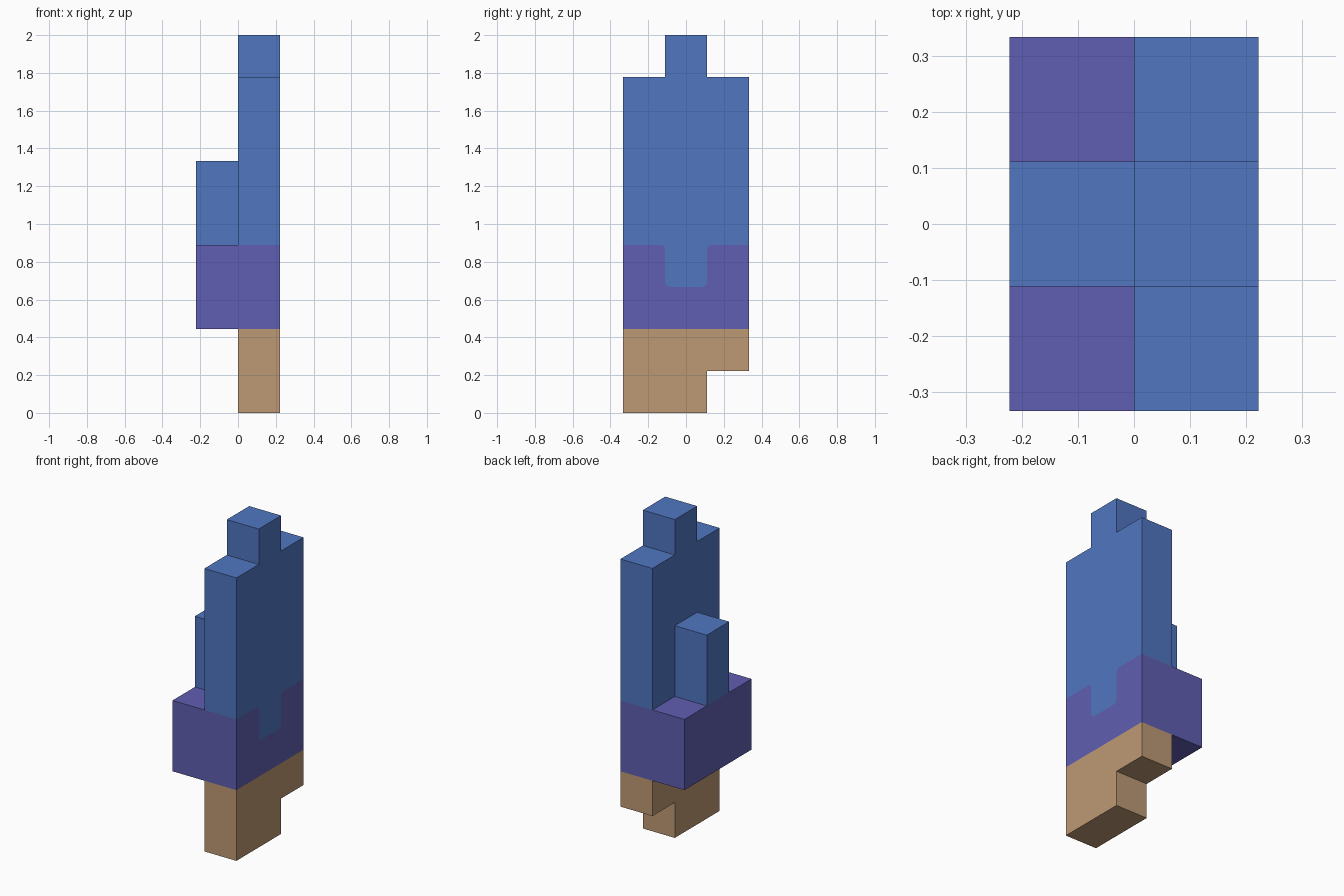
import bpy, bmesh, math

if "Cube" in bpy.data.objects:
    bpy.data.objects.remove(bpy.data.objects["Cube"], do_unlink=True)

U = 2 / 9  # grid unit: the model is nine units tall


def material(name, rgb):
    m = bpy.data.materials.new(name)
    m.use_nodes = True
    m.diffuse_color = (*rgb, 1)
    m.node_tree.nodes["Principled BSDF"].inputs["Base Color"].default_value = (*rgb, 1)
    return m


blue = material("blue", (0.080, 0.181, 0.527))
purple = material("purple", (0.117, 0.112, 0.445))
tan = material("tan", (0.515, 0.319, 0.178))


def slab(name, profile, x0, x1, mat):
    """Extrude a (y, z) profile, given in grid units, from x0 to x1."""
    bm = bmesh.new()
    face = bm.faces.new([bm.verts.new((x0 * U, y * U, z * U)) for y, z in profile])
    moved = bmesh.ops.extrude_face_region(bm, geom=[face])["geom"]
    verts = [v for v in moved if isinstance(v, bmesh.types.BMVert)]
    bmesh.ops.translate(bm, verts=verts, vec=((x1 - x0) * U, 0, 0))
    bmesh.ops.recalc_face_normals(bm, faces=bm.faces)
    mesh = bpy.data.meshes.new(name)
    bm.to_mesh(mesh)
    bm.free()
    mesh.materials.append(mat)
    ob = bpy.data.objects.new(name, mesh)
    bpy.context.collection.objects.link(ob)
    return ob


def rect(y0, y1, z0, z1):
    return [(y0, z0), (y1, z0), (y1, z1), (y0, z1)]


def arc(cy, cz, a0, a1, r=0.11, steps=3):
    angles = [math.radians(a0 + (a1 - a0) * i / steps) for i in range(steps + 1)]
    return [(cy + r * math.cos(a), cz + r * math.sin(a)) for a in angles]


# Rounded outline of the tongue where the tower dips into the belt
r = 0.11
half = arc(0.5 - r, 3 + r, -90, 0) + arc(0.5 + r, 4 - r, 180, 90)
tongue = [(-y, z) for y, z in reversed(half)] + half

# Stepped foot
slab("foot", [(-1.5, 0), (0.5, 0), (0.5, 1), (1.5, 1), (1.5, 2), (-1.5, 2)], 0, 1, tan)

# Belt: notched half under the tower, plain half beside it
slab("belt_notched_half", [(1.5, 2), (-1.5, 2), (-1.5, 4)] + tongue + [(1.5, 4)], 0, 1, purple)
slab("belt_plain_half", rect(-1.5, 1.5, 2, 4), -1, 0, purple)

# Tower with its raised cap
slab("tower", [(-1.5, 4)] + tongue + [(1.5, 4), (1.5, 8), (0.5, 8), (0.5, 9),
                                      (-0.5, 9), (-0.5, 8), (-1.5, 8)], 0, 1, blue)

# Short post standing on the belt
slab("post", rect(-0.5, 0.5, 4, 6), -1, 0, blue)
